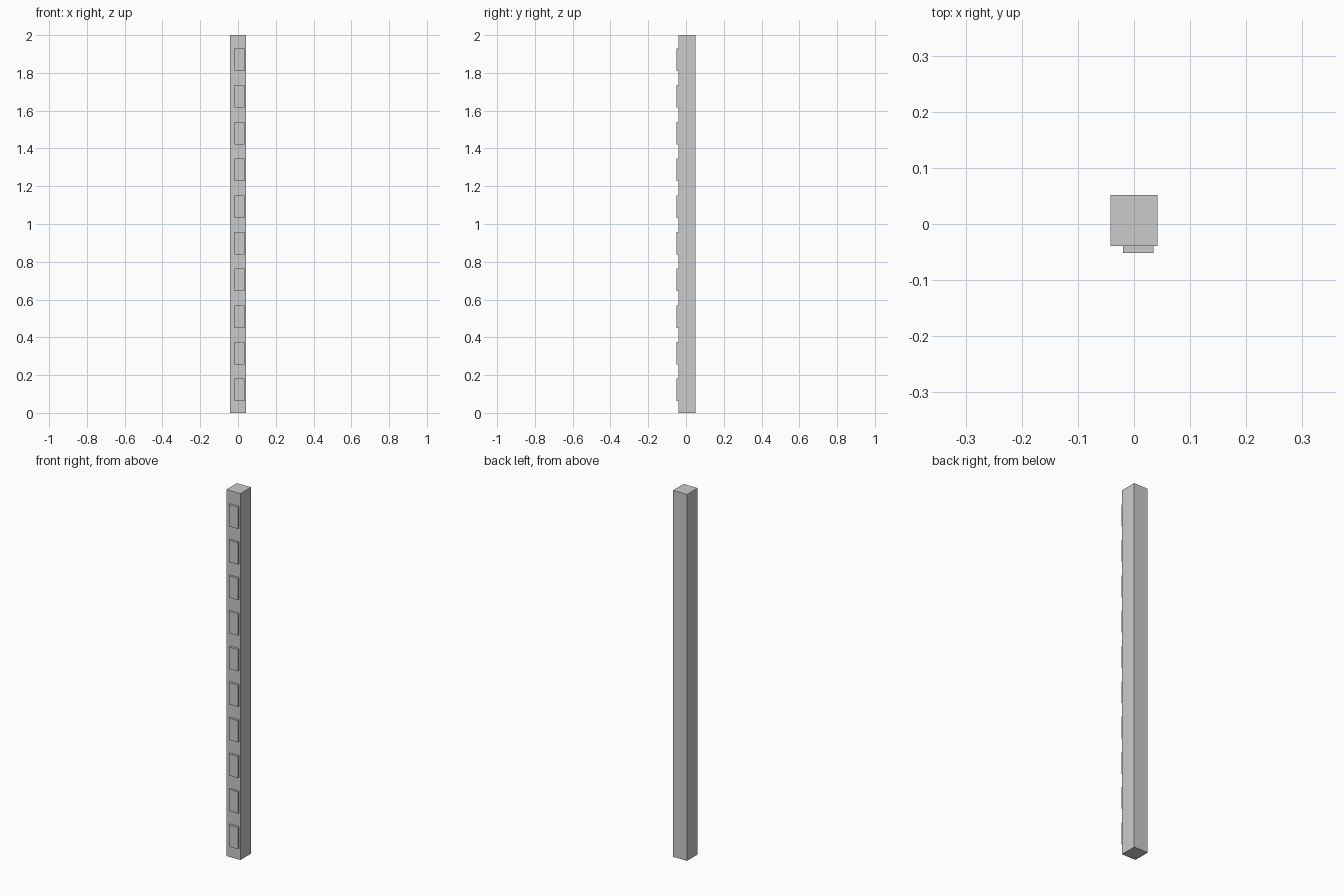
import bpy

if "Cube" in bpy.data.objects:
    bpy.data.objects.remove(bpy.data.objects["Cube"])


def box(name, x0, x1, y0, y1, z0, z1):
    bpy.ops.mesh.primitive_cube_add(size=1, location=((x0 + x1) / 2, (y0 + y1) / 2, (z0 + z1) / 2))
    ob = bpy.context.object
    ob.name = name
    ob.scale = (x1 - x0, y1 - y0, z1 - z0)
    bpy.ops.object.transform_apply(location=False, rotation=False, scale=True)
    return ob


# Square upright post
box("post", -0.042, 0.042, -0.0395, 0.0515, 0, 2)

# Column of raised plates on the front face, set towards the right edge
PLATES, FIRST_Z, PITCH, HEIGHT = 10, 0.062, 0.1942, 0.119
for i in range(PLATES):
    z = FIRST_Z + i * PITCH
    box(f"front_plate_{i + 1}", -0.0195, 0.035, -0.0515, -0.0395, z, z + HEIGHT)
